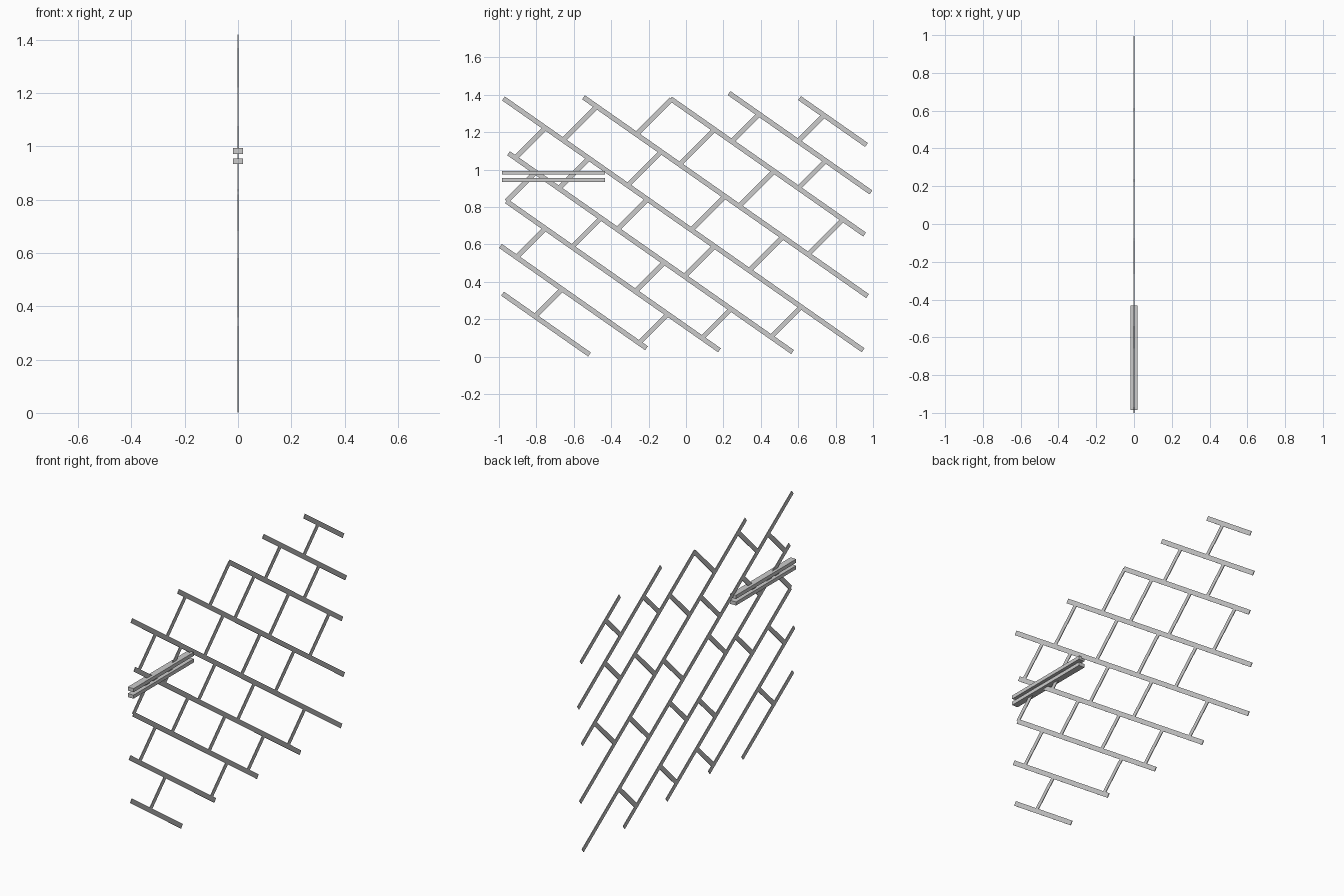
import bpy
from mathutils import Matrix, Vector
import math

if "Cube" in bpy.data.objects:
    bpy.data.objects.remove(bpy.data.objects["Cube"])

WIDTH, THICK, SLOPE = 0.026, 0.004, 0.7

def box(name, center, size, tilt=0.0):
    """Box of given size, tilted about the x axis."""
    bpy.ops.mesh.primitive_cube_add(size=1)
    ob = bpy.context.object
    ob.name = name
    ob.data.transform(Matrix.Translation(Vector(center)) @ Matrix.Rotation(tilt, 4, 'X')
                      @ Matrix.Diagonal((*size, 1)))
    return ob

def strip(name, y0, z0, y1, z1):
    """Flat strip between two points in the yz plane."""
    box(name, (0, (y0 + y1) / 2, (z0 + z1) / 2),
        (THICK, math.hypot(y1 - y0, z1 - z0), WIDTH), math.atan2(z1 - z0, y1 - y0))

# Long sloping joints, lowest first: start y, end y, height at y = 0
courses = [(-0.981, -0.516, -0.350), (-0.992, -0.211, -0.103), (-0.960, 0.179, 0.159),
           (-0.949, 0.570, 0.423), (-0.976, 0.947, 0.697), (-0.548, 0.971, 1.003),
           (-0.083, 0.955, 1.321), (0.230, 0.989, 1.570), (0.607, 0.965, 1.807)]
for y0, y1, c in courses:
    strip("long_joint", y0, c - SLOPE * y0, y1, c - SLOPE * y1)

# Short 45 degree joints between neighbouring courses: middle y of each
rungs = [[-0.735], [-0.829, -0.174], [-0.882, -0.532, -0.193, 0.163],
         [-0.832, -0.599, -0.286, 0.072, 0.535], [-0.567, -0.222, 0.118, 0.428],
         [-0.171, 0.059, 0.377, 0.746], [0.318, 0.674], [0.668]]
for i, row in enumerate(rungs):
    low, high = courses[i][2], courses[i + 1][2]
    half = (high - low) / (1 + SLOPE) / 2
    for y in row:
        z = low - SLOPE * (y - half)
        strip("short_joint", y - half, z, y + half, z + 2 * half)

# Pair of level bars
for z in (0.983, 0.945):
    box("level_bar", (0, -0.708, z), (0.037, 0.552, 0.021))
